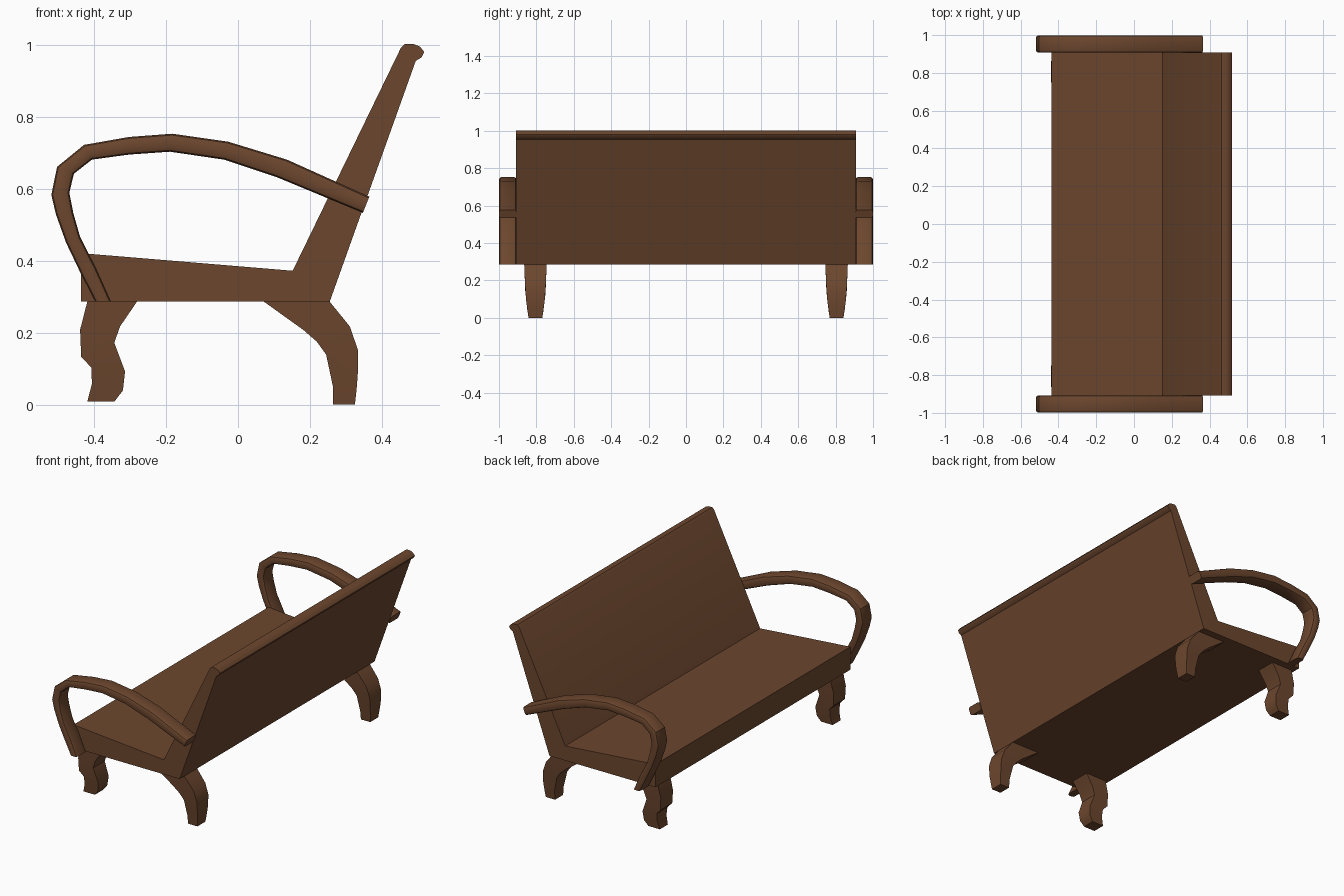
import bpy, bmesh, math

if "Cube" in bpy.data.objects:
    bpy.data.objects.remove(bpy.data.objects["Cube"])

wood = bpy.data.materials.new("brown wood")
wood.diffuse_color = (0.150, 0.062, 0.027, 1)
wood.use_nodes = True
wood.node_tree.nodes["Principled BSDF"].inputs["Base Color"].default_value = wood.diffuse_color


def finish(bm, name, angle=35):
    bmesh.ops.recalc_face_normals(bm, faces=bm.faces[:])
    me = bpy.data.meshes.new(name)
    bm.to_mesh(me)
    bm.free()
    ob = bpy.data.objects.new(name, me)
    bpy.context.collection.objects.link(ob)
    me.materials.append(wood)
    bpy.ops.object.select_all(action='DESELECT')
    ob.select_set(True)
    bpy.context.view_layer.objects.active = ob
    bpy.ops.object.shade_smooth_by_angle(angle=math.radians(angle))
    return ob


def loft(name, pairs, y, half, c=0.0):
    """Solid bar through (outer x, z, inner x, z) stations; c chamfers the section."""
    bm = bmesh.new()
    rings = []
    for i, (ox, oz, ix, iz) in enumerate(pairs):
        h = half[min(i, len(half) - 1)]
        t = c / math.hypot(ox - ix, oz - iz)
        if c:
            k = t * 0.3
            sec = [(0, c - h), (0, h - c), (k, h - c * 0.3), (t, h), (1 - t, h),
                   (1 - k, h - c * 0.3), (1, h - c), (1, c - h),
                   (1 - k, c * 0.3 - h), (1 - t, -h), (t, -h), (k, c * 0.3 - h)]
        else:
            sec = [(0, -h), (0, h), (1, h), (1, -h)]
        rings.append([bm.verts.new((ox + (ix - ox) * f, y + dy, oz + (iz - oz) * f))
                      for f, dy in sec])
    n = len(rings[0])
    for a, b in zip(rings, rings[1:]):
        for j in range(n):
            k = (j + 1) % n
            bm.faces.new((a[j], a[k], b[k], b[j]))
    bm.faces.new(rings[0])
    bm.faces.new(rings[-1])
    return finish(bm, name)


# Seat and back: one side profile extruded along y
profile = [(-0.437, 0.286), (0.255, 0.286), (0.494, 0.955), (0.511, 0.966),
           (0.518, 0.980), (0.506, 0.995), (0.489, 1.002), (0.464, 1.003),
           (0.453, 0.992), (0.152, 0.372), (-0.437, 0.421)]
bm = bmesh.new()
face = bm.faces.new([bm.verts.new((x, -0.908, z)) for x, z in profile])
ext = bmesh.ops.extrude_face_region(bm, geom=[face])
bmesh.ops.translate(bm, vec=(0, 1.816, 0),
                    verts=[v for v in ext["geom"] if isinstance(v, bmesh.types.BMVert)])
finish(bm, "seat_and_back")

# Curved armrest stations
arm = [(-0.397, 0.286, -0.353, 0.286), (-0.436, 0.362, -0.394, 0.378),
       (-0.478, 0.450, -0.439, 0.466), (-0.506, 0.528, -0.458, 0.533),
       (-0.519, 0.583, -0.469, 0.589), (-0.503, 0.661, -0.456, 0.642),
       (-0.428, 0.722, -0.406, 0.681), (-0.303, 0.744, -0.303, 0.695),
       (-0.183, 0.753, -0.189, 0.703), (-0.028, 0.731, -0.039, 0.681),
       (0.136, 0.681, 0.106, 0.633), (0.365, 0.578, 0.347, 0.533)]

# Scrolled front leg, from top to foot
front = [(-0.419, 0.286, -0.281, 0.286), (-0.439, 0.208, -0.328, 0.217),
         (-0.436, 0.133, -0.344, 0.172), (-0.408, 0.103, -0.314, 0.092),
         (-0.406, 0.058, -0.320, 0.039), (-0.419, 0.008, -0.344, 0.008)]

# Swept rear leg, from top to foot
rear = [(0.255, 0.286, 0.072, 0.286), (0.311, 0.217, 0.181, 0.208),
        (0.333, 0.153, 0.219, 0.175), (0.333, 0.086, 0.245, 0.139),
        (0.330, 0.045, 0.264, 0.050), (0.325, 0.0, 0.264, 0.0)]
taper = [0.060, 0.057, 0.054, 0.049, 0.043, 0.037]

for s, side in ((-1, "near"), (1, "far")):
    loft("armrest_" + side, arm, s * 0.953, [0.046], 0.013)
    loft("front_leg_" + side, front, s * 0.805, taper)
    loft("rear_leg_" + side, rear, s * 0.805, taper)
